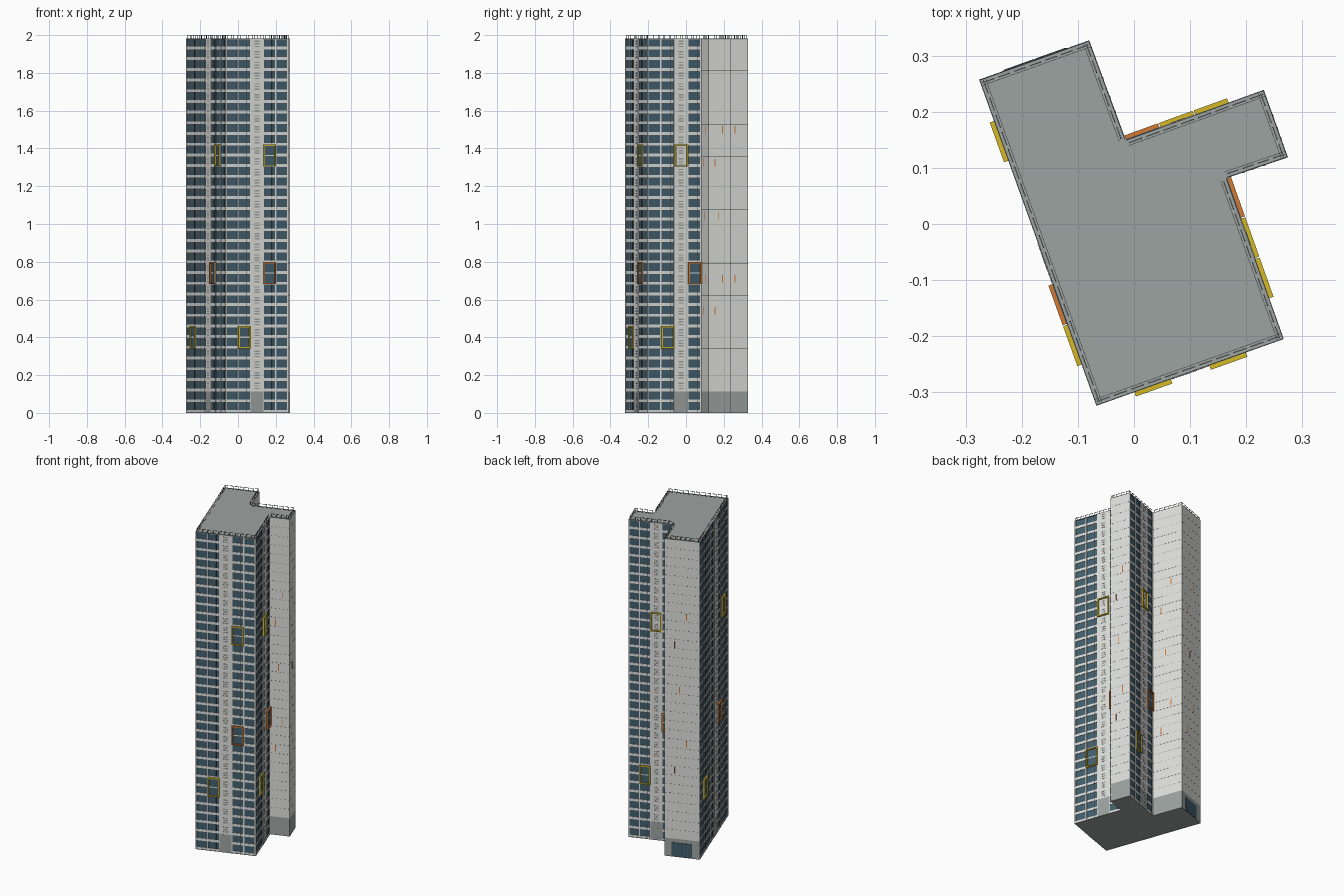
import bpy, bmesh, math
from mathutils import Vector

if "Cube" in bpy.data.objects:
    bpy.data.objects.remove(bpy.data.objects["Cube"])

FLOOR, FLOORS = 0.0566, 35
TOP = FLOOR * FLOORS
RECESS = 0.003

# Footprint corners, counter-clockwise from the front corner
PLAN = [Vector(p) for p in [(-0.067, -0.324), (0.267, -0.205), (0.165, 0.082), (0.274, 0.119),
                            (0.231, 0.239), (-0.015, 0.150), (-0.08, 0.327), (-0.276, 0.257)]]


def material(name, r, g, b):
    m = bpy.data.materials.new(name)
    m.diffuse_color = (r, g, b, 1)
    m.use_nodes = True
    m.node_tree.nodes["Principled BSDF"].inputs["Base Color"].default_value = m.diffuse_color
    return m


LIGHT = material("pale_concrete", 0.74, 0.74, 0.715)
GLASS = material("blue_glass", 0.055, 0.115, 0.155)
GREY = material("mid_grey", 0.335, 0.37, 0.355)
DARK = material("dark_metal", 0.055, 0.06, 0.065)
YELLOW = material("yellow_trim", 0.66, 0.48, 0.02)
ORANGE = material("orange_trim", 0.66, 0.19, 0.03)

parts = {}


def part(name, mat):
    if name not in parts:
        parts[name] = (bmesh.new(), mat)
    return parts[name][0]


class Wall:
    """One straight side: s runs along it, d points outward, z is up."""

    def __init__(self, i):
        self.a, b = PLAN[i], PLAN[(i + 1) % len(PLAN)]
        self.len = (b - self.a).length
        self.t = (b - self.a).normalized()
        self.n = Vector((self.t.y, -self.t.x))

    def box(self, name, mat, s0, s1, d0, d1, z0, z1):
        bm = part(name, mat)
        v = []
        for z in (z0, z1):
            for s, d in ((s0, d0), (s0, d1), (s1, d1), (s1, d0)):
                p = self.a + self.t * s + self.n * d
                v.append(bm.verts.new((p.x, p.y, z)))
        for f in ((3, 2, 1, 0), (4, 5, 6, 7), (0, 1, 5, 4), (1, 2, 6, 5), (2, 3, 7, 6), (3, 0, 4, 7)):
            bm.faces.new([v[k] for k in f])


def inset_plan(dist):
    out = []
    n = len(PLAN)
    for i in range(n):
        t0 = (PLAN[i] - PLAN[i - 1]).normalized()
        t1 = (PLAN[(i + 1) % n] - PLAN[i]).normalized()
        n0, n1 = Vector((-t0.y, t0.x)), Vector((-t1.y, t1.x))
        m = n0 + n1
        out.append(PLAN[i] + m * (dist * 2 / m.length_squared))
    return out


def prism(name, mat, plan, z0, z1):
    bm = part(name, mat)
    low = [bm.verts.new((p.x, p.y, z0)) for p in plan]
    high = [bm.verts.new((p.x, p.y, z1)) for p in plan]
    bm.faces.new(low[::-1])
    bm.faces.new(high)
    for i in range(len(plan)):
        j = (i + 1) % len(plan)
        bm.faces.new((low[i], low[j], high[j], high[i]))


def glazed_wall(w, count, pier, frames):
    m = w.len / count
    # Floor bands across the whole side
    for k in range(FLOORS):
        z = k * FLOOR
        w.box("floor_bands", LIGHT, 0, w.len, -RECESS, -0.0008, z, z + 0.015)
    # Pillars between bays
    for k in range(count + 1):
        s = min(max(k * m, 0.0035), w.len - 0.0035)
        w.box("pillars", LIGHT, s - 0.0035, s + 0.0035, -RECESS, 0, 0, TOP)
    # Window mullions in every second bay
    for k in range(1, count, 2):
        if k != pier:
            s = (k + 0.7) * m
            w.box("mullions", DARK, s - 0.001, s + 0.001, -RECESS, -0.0004, 0, TOP)
    # Solid pier with a grey foot and a column of louvres
    s0, s1 = pier * m, (pier + 1) * m
    w.box("solid_pier", LIGHT, s0, s1, -RECESS, 0.0005, 0, TOP)
    w.box("pier_foot", GREY, s0, s1, 0, 0.0009, 0, 2 * FLOOR)
    c = (s0 + s1) / 2
    for k in range(FLOORS):
        for j in range(3):
            z = k * FLOOR + 0.012 + j * 0.014
            w.box("louvres", GREY, c - 0.014, c + 0.014, 0, 0.0012, z, z + 0.007)
    # Projecting two-floor coloured frames, glazed inside with one thin rail
    for bay, floor, mat in frames:
        a, b = bay * m + 0.001, (bay + 1) * m - 0.001
        z0, z1 = floor * FLOOR + 0.002, (floor + 2) * FLOOR + 0.006
        name = "yellow_frames" if mat is YELLOW else "orange_frames"
        for q in ((a, a + 0.007, z0, z1), (b - 0.007, b, z0, z1),
                  (a, b, z0, z0 + 0.007), (a, b, z1 - 0.007, z1)):
            w.box(name, mat, q[0], q[1], -RECESS, 0.008, q[2], q[3])
        if bay != pier:
            zm = (z0 + z1) / 2
            w.box("frame_glass", GLASS, a, b, -RECESS, 0.001, z0, z1)
            w.box("frame_rail", LIGHT, a, b, 0, 0.002, zm - 0.003, zm + 0.003)


def blank_wall(w):
    # Pale cladding over a grey two-floor plinth
    w.box("cladding", LIGHT, 0, w.len, -RECESS, 0, 2 * FLOOR, TOP)
    w.box("plinth", GREY, 0, w.len, -RECESS, 0, 0, 2 * FLOOR)
    # Hairline panel joints on every floor
    for k in range(3, FLOORS):
        w.box("panel_joints", DARK, 0, w.len, 0, 0.0003, k * FLOOR - 0.0003, k * FLOOR + 0.0003)
    # Orange slits
    for f, z in ((0.62, 1.5), (0.28, 1.325), (0.43, 1.045), (0.62, 0.71), (0.28, 0.54)):
        s = f * w.len
        w.box("orange_slits", ORANGE, s - 0.0025, s + 0.0025, 0, 0.001, z - 0.02, z + 0.02)


# Glass core, roof slab and ground slab
prism("glass_core", GLASS, inset_plan(RECESS), 0.004, TOP - 0.004)
prism("roof_slab", GREY, PLAN, TOP - 0.004, TOP)
prism("ground_slab", GREY, PLAN, 0, 0.004)

walls = [Wall(i) for i in range(len(PLAN))]
side_frames = [(1, 6, YELLOW), (2, 23, YELLOW), (3, 12, ORANGE)]
glazed_wall(walls[0], 5, 2, [(1, 6, YELLOW), (3, 12, ORANGE), (3, 23, YELLOW)])
glazed_wall(walls[1], 4, 2, side_frames)
glazed_wall(walls[4], 4, 2, side_frames)
glazed_wall(walls[7], 8, 4, [(1, 6, YELLOW), (5, 12, ORANGE), (6, 23, YELLOW)])
for i in (2, 3, 5, 6):
    blank_wall(walls[i])

# Entrance windows in the rear plinth
w = walls[6]
w.box("entrance_surround", DARK, 0.2 * w.len, 0.78 * w.len, 0, 0.001, 0.004, 0.09)
for k in range(2):
    s = (0.21 + k * 0.285) * w.len
    w.box("entrance_windows", GLASS, s, s + 0.275 * w.len, 0, 0.002, 0.006, 0.088)

# Roof edge lines and railing
for w in walls:
    for d in (-0.0008, -0.011):
        w.box("roof_edge_lines", DARK, 0.001, w.len - 0.001, d - 0.001, d, TOP, TOP + 0.0008)
    count = max(3, round(w.len / 0.032))
    step = w.len / count
    for k in range(count):
        s = k * step
        w.box("railing_posts", DARK, s + 0.004, s + 0.006, -0.008, -0.006, TOP, 2.0)
        w.box("railing_bars", GREY, s + 0.004, s + step - 0.004, -0.008, -0.006, 1.997, 2.0)

for name, (bm, mat) in parts.items():
    bmesh.ops.recalc_face_normals(bm, faces=bm.faces)
    mesh = bpy.data.meshes.new(name)
    bm.to_mesh(mesh)
    bm.free()
    mesh.materials.append(mat)
    bpy.context.collection.objects.link(bpy.data.objects.new(name, mesh))
